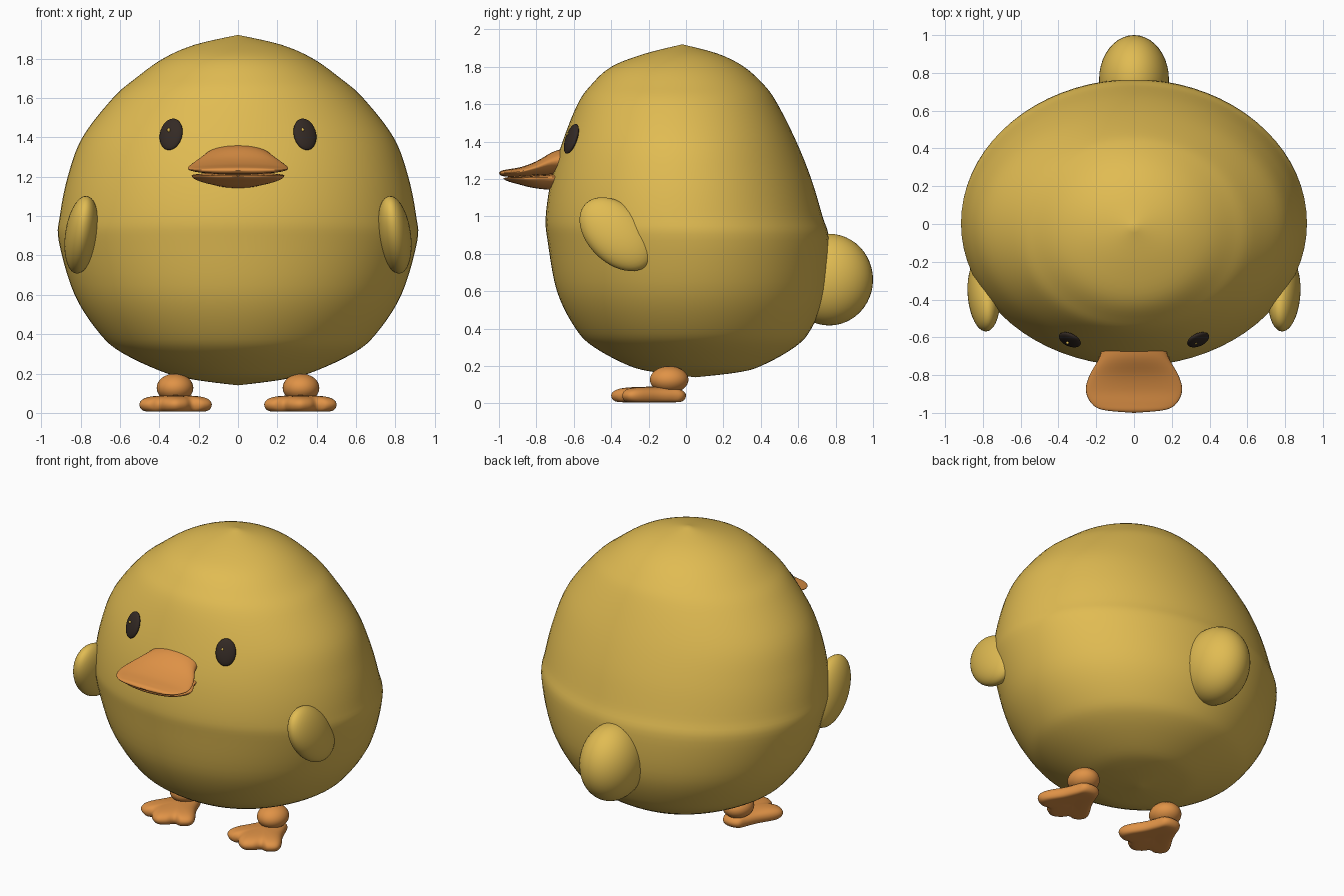
import bpy, bmesh, math
from mathutils import Vector, Euler

cube = bpy.data.objects.get("Cube")
if cube:
    bpy.data.objects.remove(cube)


def material(name, rgb):
    m = bpy.data.materials.new(name)
    m.use_nodes = True
    m.diffuse_color = (*rgb, 1)
    m.node_tree.nodes["Principled BSDF"].inputs["Base Color"].default_value = (*rgb, 1)
    return m


YELLOW = material("yellow down", (0.75, 0.50, 0.085))
ORANGE = material("orange skin", (0.745, 0.29, 0.062))
DARK = material("dark eye", (0.034, 0.023, 0.018))


def spline(rows, steps, closed=False):
    """Smooth curve through rows of numbers."""
    rows = [Vector(r) for r in rows]
    n = len(rows)
    pick = (lambda i: rows[i % n]) if closed else (lambda i: rows[max(0, min(i, n - 1))])
    out = []
    for i in range(n if closed else n - 1):
        a, b, c, d = (pick(i + k) for k in (-1, 0, 1, 2))
        for s in range(steps):
            t = s / steps
            out.append(b + (c - a) * (t / 2) + (a * 2 - b * 5 + c * 4 - d) * (t * t / 2)
                       + (b * 3 - a - c * 3 + d) * (t ** 3 / 2))
    return out if closed else out + [rows[-1]]


def finish(name, bm, mat):
    bmesh.ops.recalc_face_normals(bm, faces=bm.faces)
    for f in bm.faces:
        f.smooth = True
    mesh = bpy.data.meshes.new(name)
    bm.to_mesh(mesh)
    bm.free()
    mesh.materials.append(mat)
    obj = bpy.data.objects.new(name, mesh)
    bpy.context.collection.objects.link(obj)
    return obj


def loft(name, rings, mat):
    """Skin a list of equal rings and close both ends."""
    bm = bmesh.new()
    loops = [[bm.verts.new(p) for p in ring] for ring in rings]
    n = len(loops[0])
    for lo, hi in zip(loops, loops[1:]):
        for i in range(n):
            j = (i + 1) % n
            bm.faces.new((lo[i], lo[j], hi[j], hi[i]))
    bm.faces.new(loops[0])
    bm.faces.new(loops[-1])
    bmesh.ops.remove_doubles(bm, verts=bm.verts, dist=0.0002)
    return finish(name, bm, mat)


def ellipsoid(name, centre, radii, mat, turn=(0, 0, 0)):
    bm = bmesh.new()
    bmesh.ops.create_uvsphere(bm, u_segments=40, v_segments=24, radius=1)
    rot = Euler([math.radians(a) for a in turn]).to_matrix()
    for v in bm.verts:
        v.co = rot @ Vector([a * b for a, b in zip(v.co, radii)]) + Vector(centre)
    return finish(name, bm, mat)


def angles(n):
    return [2 * math.pi * i / n for i in range(n)]


# Body: height, half width, front y, back y
body_rows = spline([
    (0.14, 0, 0.05, 0.05), (0.165, 0.2, -0.15, 0.27), (0.2, 0.36, -0.3, 0.4),
    (0.3, 0.58, -0.49, 0.58), (0.4, 0.7, -0.59, 0.67), (0.6, 0.83, -0.69, 0.75),
    (0.87, 0.91, -0.74, 0.765), (1.0, 0.905, -0.75, 0.73), (1.2, 0.865, -0.72, 0.67),
    (1.4, 0.79, -0.66, 0.59), (1.6, 0.635, -0.58, 0.49), (1.7, 0.52, -0.51, 0.42),
    (1.8, 0.38, -0.4, 0.31), (1.87, 0.22, -0.22, 0.17), (1.92, 0, -0.02, -0.02)], 5)
loft("body", [[(w * math.cos(a), (f + b) / 2 + (b - f) / 2 * math.sin(a), z)
               for a in angles(72)] for z, w, f, b in body_rows], YELLOW)

# Tail
ellipsoid("tail", (0, 0.765, 0.662), (0.185, 0.235, 0.245), YELLOW)


# Beak halves: y, half width, top z, bottom z
def beak(name, rows, edge):
    rings = []
    for y, w, top, low in spline(rows, 5):
        mid = low + (top - low) * edge
        ring = []
        for a in angles(40):
            s = math.sin(a)
            ring.append((w * math.cos(a), y, mid + s * ((top - mid) if s > 0 else (mid - low))))
        rings.append(ring)
    loft(name, rings, ORANGE)


beak("upper_beak", [
    (-0.6, 0.16, 1.37, 1.23), (-0.7, 0.18, 1.35, 1.225), (-0.8, 0.235, 1.295, 1.22),
    (-0.88, 0.255, 1.265, 1.212), (-0.95, 0.225, 1.252, 1.212),
    (-0.985, 0.16, 1.245, 1.217), (-1.0, 0, 1.232, 1.23)], 0.55)
beak("lower_beak", [
    (-0.6, 0.17, 1.24, 1.14), (-0.72, 0.19, 1.225, 1.142), (-0.82, 0.235, 1.22, 1.153),
    (-0.9, 0.215, 1.214, 1.173), (-0.95, 0.15, 1.21, 1.187), (-0.975, 0, 1.205, 1.2)], 0.8)

# Webbed foot outline: three toes at the front, narrow heel at the back
half = [(0.05, -0.375), (0.085, -0.335), (0.135, -0.34), (0.18, -0.305),
        (0.175, -0.25), (0.115, -0.15), (0.08, -0.07), (0.055, -0.015)]
outline = spline([(0, -0.4)] + half + [(0, 0)] + [(-x, y) for x, y in reversed(half)], 4, True)
layers = spline([(0, 0.008), (0.6, 0.006), (0.9, 0.012), (1, 0.042),
                 (0.9, 0.07), (0.6, 0.085), (0, 0.09)], 4)

for side, word in ((1, "left"), (-1, "right")):
    # Feet and ankles
    loft(word + "_foot", [[(side * 0.317 + p.x * s, -0.19 + (p.y + 0.19) * s, z)
                           for p in outline] for s, z in layers], ORANGE)
    ellipsoid(word + "_ankle", (side * 0.32, -0.09, 0.127), (0.093, 0.103, 0.072), ORANGE)

    # Wings, slanting down towards the back
    ellipsoid(word + "_wing", (side * 0.795, -0.37, 0.905), (0.083, 0.235, 0.155),
              YELLOW, (-45, -side * 8, 0))

    # Eyes with a small glint
    ellipsoid(word + "_eye", (side * 0.34, -0.613, 1.415), (0.062, 0.022, 0.084),
              DARK, (-19, 0, side * 24))
    ellipsoid(word + "_eye_glint", (side * 0.34 - 0.012, -0.629, 1.437), (0.008, 0.008, 0.01), YELLOW)
